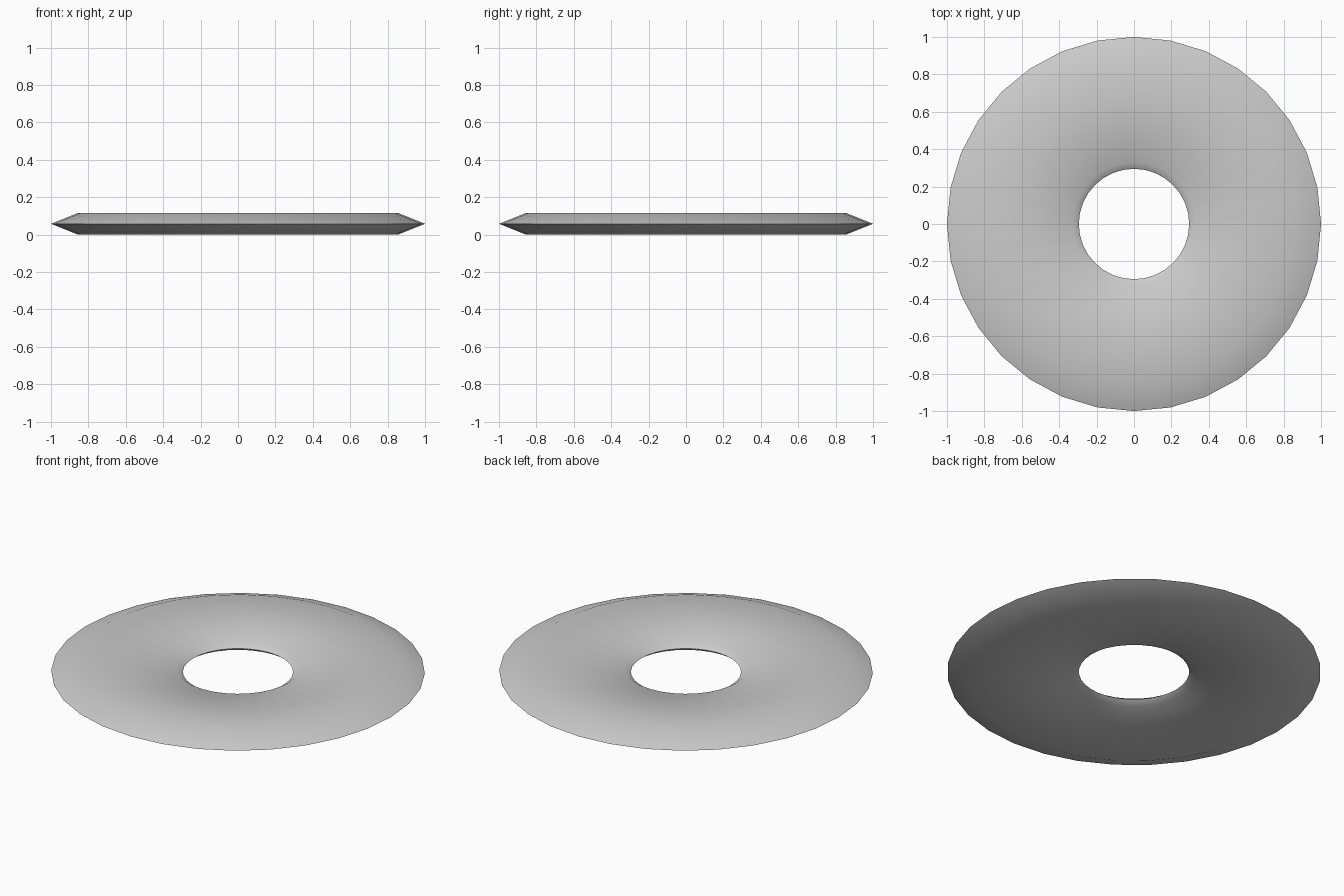
import bpy, bmesh, math

if "Cube" in bpy.data.objects:
    bpy.data.objects.remove(bpy.data.objects["Cube"])

SEGMENTS = 32
MID = 0.058
# Half profile: radius, height above the mid plane
half = [(1.0, 0.0), (0.855, MID), (0.33, 0.024), (0.295, 0.0)]
profile = half + [(r, -h) for r, h in half[-2:0:-1]]

# Pointed-rim disc with a central hole, spun from its cross-section
bm = bmesh.new()
rings = []
for i in range(SEGMENTS):
    a = 2 * math.pi * i / SEGMENTS
    rings.append([bm.verts.new((r * math.cos(a), r * math.sin(a), MID + h))
                  for r, h in profile])
n = len(profile)
for i in range(SEGMENTS):
    a, b = rings[i], rings[(i + 1) % SEGMENTS]
    for j in range(n):
        k = (j + 1) % n
        bm.faces.new((a[j], b[j], b[k], a[k]))
bmesh.ops.recalc_face_normals(bm, faces=bm.faces)
for f in bm.faces:
    f.smooth = True

mesh = bpy.data.meshes.new("ring_disc")
bm.to_mesh(mesh)
bm.free()
disc = bpy.data.objects.new("ring_disc", mesh)
bpy.context.collection.objects.link(disc)
bpy.context.view_layer.objects.active = disc
disc.select_set(True)
bpy.ops.object.shade_smooth_by_angle(angle=math.radians(40))
